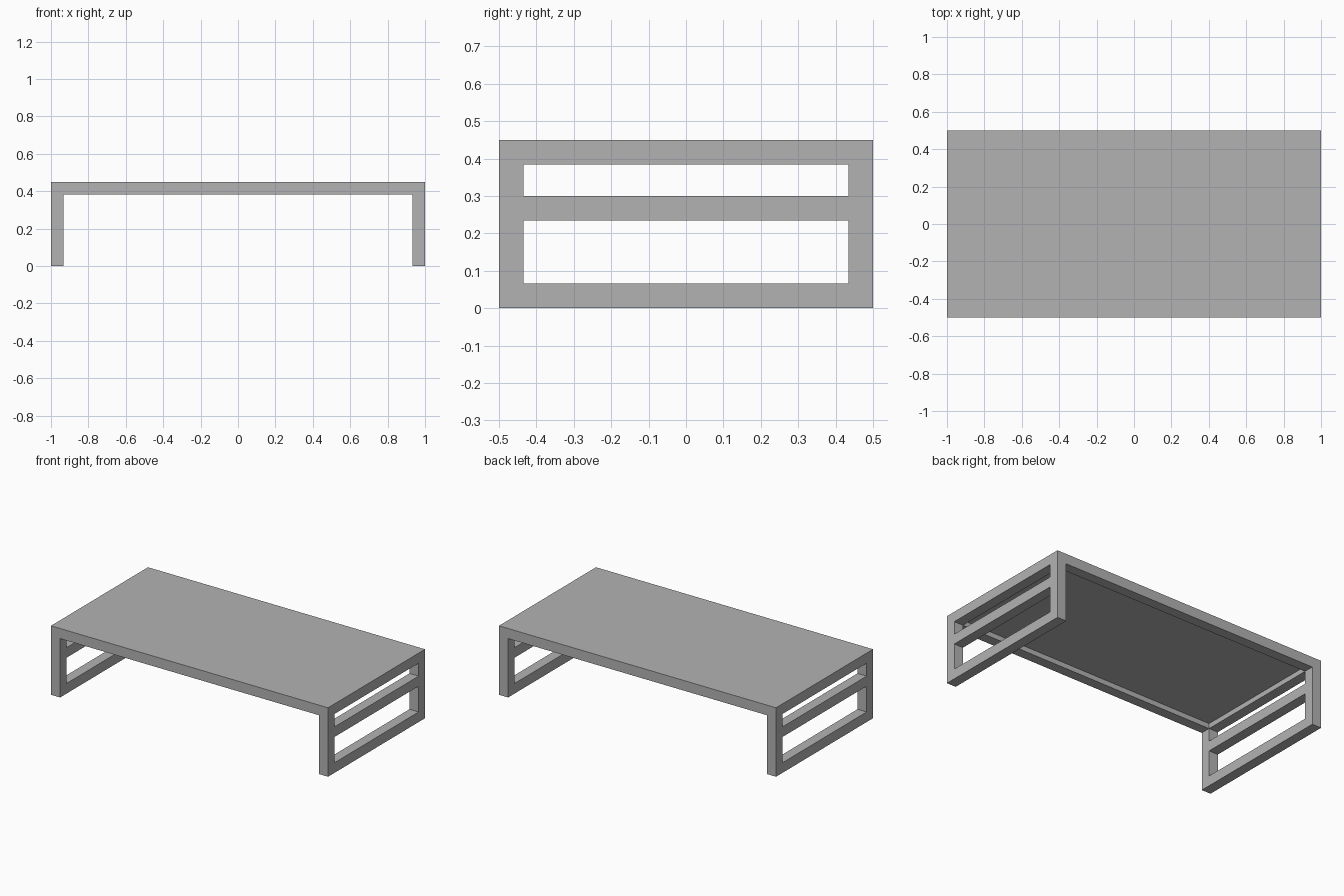
import bpy

LENGTH, DEPTH, HEIGHT = 2.0, 1.0, 0.45
BAR = 0.066          # square section of every bar
PANEL = 0.033        # thickness of the top panel
SHELF_Z = 0.267      # centre height of the middle side bar

if "Cube" in bpy.data.objects:
    bpy.data.objects.remove(bpy.data.objects["Cube"], do_unlink=True)

grey = bpy.data.materials.new("plain grey")
grey.use_nodes = True
colour = (0.45, 0.45, 0.45, 1)
grey.diffuse_color = colour
grey.node_tree.nodes["Principled BSDF"].inputs["Base Color"].default_value = colour


def box(name, size, centre):
    bpy.ops.mesh.primitive_cube_add(size=1, location=centre)
    ob = bpy.context.object
    ob.name = name
    ob.scale = size
    bpy.ops.object.transform_apply(location=False, rotation=False, scale=True)
    ob.data.materials.append(grey)
    return ob


def join(name, parts):
    """Fuse overlapping boxes into one clean solid."""
    base = parts[0]
    base.name = name
    for part in parts[1:]:
        mod = base.modifiers.new("union", 'BOOLEAN')
        mod.operation = 'UNION'
        mod.solver = 'EXACT'
        mod.object = part
        bpy.context.view_layer.objects.active = base
        bpy.ops.object.modifier_apply(modifier=mod.name)
        bpy.data.objects.remove(part, do_unlink=True)
    return base


rail_z = HEIGHT - BAR / 2
edge_x = (LENGTH - BAR) / 2
edge_y = (DEPTH - BAR) / 2
parts = [box("table_panel", (LENGTH, DEPTH, PANEL), (0, 0, HEIGHT - PANEL / 2))]

# Long rails under the front and back edges
for side, y in (("front", -edge_y), ("back", edge_y)):
    parts.append(box(side + "_rail", (LENGTH, BAR, BAR), (0, y, rail_z)))

# Side frames: two legs joined by bottom, middle and top bars
for side, x in (("left", edge_x), ("right", -edge_x)):
    for end, y in (("front", -edge_y), ("back", edge_y)):
        parts.append(box(f"{side}_{end}_leg", (BAR, BAR, HEIGHT), (x, y, HEIGHT / 2)))
    for level, z in (("bottom", BAR / 2), ("middle", SHELF_Z), ("top", rail_z)):
        parts.append(box(f"{side}_{level}_bar", (BAR, DEPTH, BAR), (x, 0, z)))

join("table", parts)
